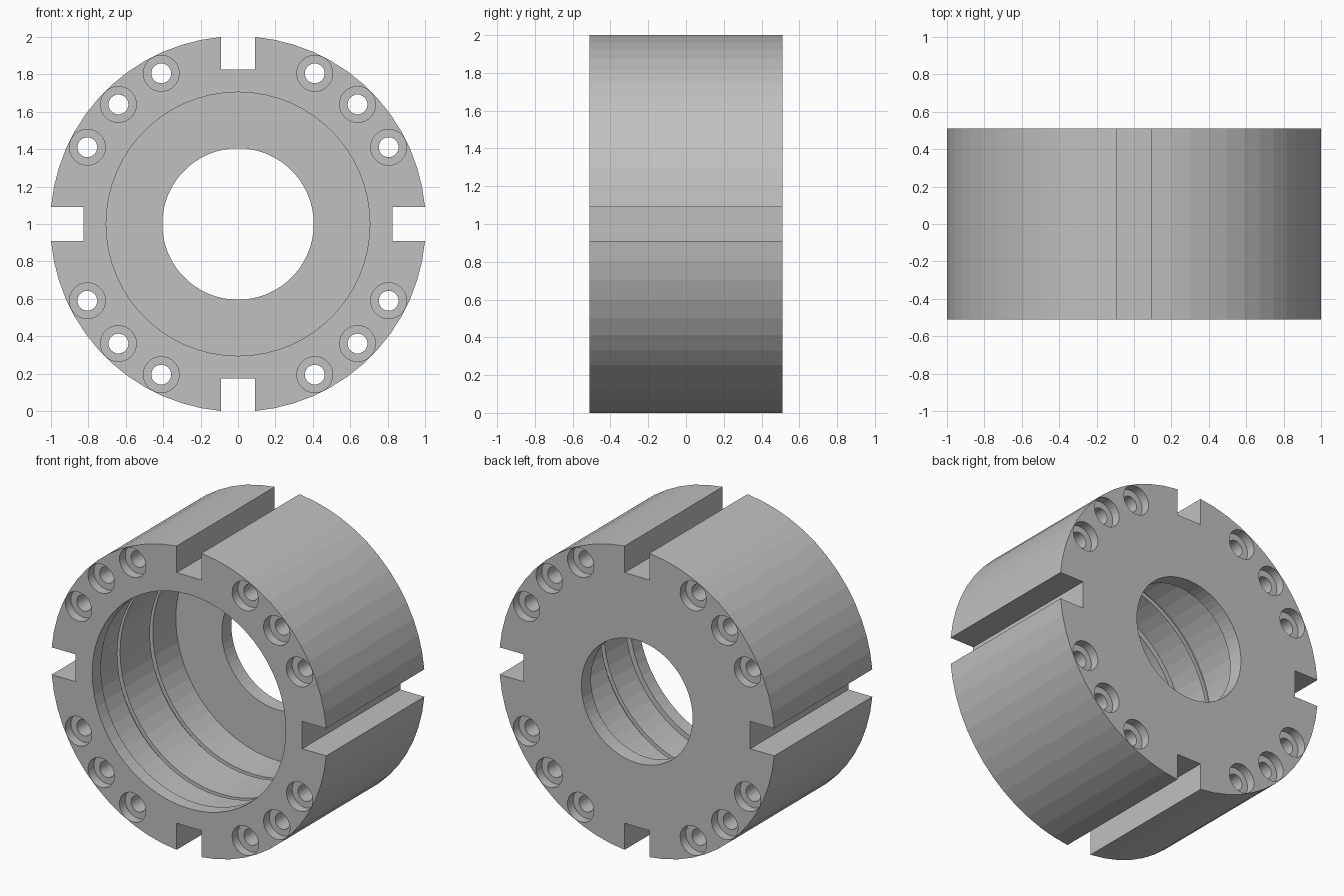
import bpy
import bmesh
from math import sin, cos, asin, pi, radians

cube = bpy.data.objects.get("Cube")
if cube:
    bpy.data.objects.remove(cube, do_unlink=True)

R, HALF = 1.004, 0.51          # rim radius, half depth
SLOT_HALF, SLOT_FLOOR = 0.09, 0.825
BOLT_CIRCLE = 0.904
EPS = 0.05                     # cutter overshoot

grey = bpy.data.materials.new("light grey metal")
grey.use_nodes = True
colour = (0.53, 0.53, 0.53, 1)
grey.diffuse_color = colour
grey.node_tree.nodes["Principled BSDF"].inputs["Base Color"].default_value = colour


def make_object(name, bm):
    bmesh.ops.recalc_face_normals(bm, faces=bm.faces)
    mesh = bpy.data.meshes.new(name)
    bm.to_mesh(mesh)
    bm.free()
    mesh.materials.append(grey)
    obj = bpy.data.objects.new(name, mesh)
    bpy.context.collection.objects.link(obj)
    return obj


def loft(bm, rings):
    """Skin a list of closed rings and cap both ends."""
    rings = [[bm.verts.new(p) for p in ring] for ring in rings]
    for a, b in zip(rings, rings[1:]):
        for i in range(len(a)):
            j = (i + 1) % len(a)
            bm.faces.new((a[i], a[j], b[j], b[i]))
    bm.faces.new(rings[0])
    bm.faces.new(rings[-1])


def lathe(bm, profile, cx, cz, segments):
    """Turn (radius, y) points about an axis parallel to y."""
    turns = [2 * pi * i / segments for i in range(segments)]
    loft(bm, [[(cx + r * cos(t), y, cz + r * sin(t)) for t in turns]
              for r, y in profile])


# Slotted drum: four arcs joined by square keyways
start = asin(SLOT_HALF / R)
steps = 13
quarter = [(SLOT_FLOOR, SLOT_HALF)]
for i in range(steps + 1):
    t = start + (pi / 2 - 2 * start) * i / steps
    quarter.append((R * cos(t), R * sin(t)))
quarter.append((SLOT_HALF, SLOT_FLOOR))
outline = []
for q in range(4):
    c, s = round(cos(q * pi / 2)), round(sin(q * pi / 2))
    outline += [(x * c - z * s, x * s + z * c) for x, z in quarter]
bm = bmesh.new()
loft(bm, [[(x, y, z + 1) for x, z in outline] for y in (-HALF, HALF)])
drum = make_object("slotted_drum", bm)

# Stepped bore with front lip, two ring grooves and a thin back flange
LIP, WALL, GROOVE, HOLE = 0.705, 0.74, 0.765, 0.405
bore = [(LIP, -HALF - EPS), (LIP, -0.42), (WALL, -0.42)]
for y in (-0.2, 0.14):
    bore += [(WALL, y), (GROOVE, y), (GROOVE, y + 0.03), (WALL, y + 0.03)]
bore += [(WALL, 0.41), (HOLE, 0.41), (HOLE, HALF + EPS)]
bm = bmesh.new()
lathe(bm, bore, 0, 1, 60)

# Through bolt holes, counterbored at both ends
SMALL, LARGE, SEAT = 0.053, 0.096, HALF - 0.06
bolt = [(LARGE, -HALF - EPS), (LARGE, -SEAT), (SMALL, -SEAT),
        (SMALL, SEAT), (LARGE, SEAT), (LARGE, HALF + EPS)]
for q in range(4):
    for angle in (27, 45, 63):
        t = radians(angle + 90 * q)
        lathe(bm, bolt, BOLT_CIRCLE * cos(t), 1 + BOLT_CIRCLE * sin(t), 32)
cutter = make_object("bore_cutter", bm)
cutter.hide_render = True

# Cut, then discard the cutter
cut = drum.modifiers.new("bore_and_holes", "BOOLEAN")
cut.operation = "DIFFERENCE"
cut.solver = "EXACT"
cut.object = cutter
bpy.context.view_layer.objects.active = drum
drum.select_set(True)
bpy.ops.object.modifier_apply(modifier=cut.name)
bpy.data.objects.remove(cutter, do_unlink=True)
